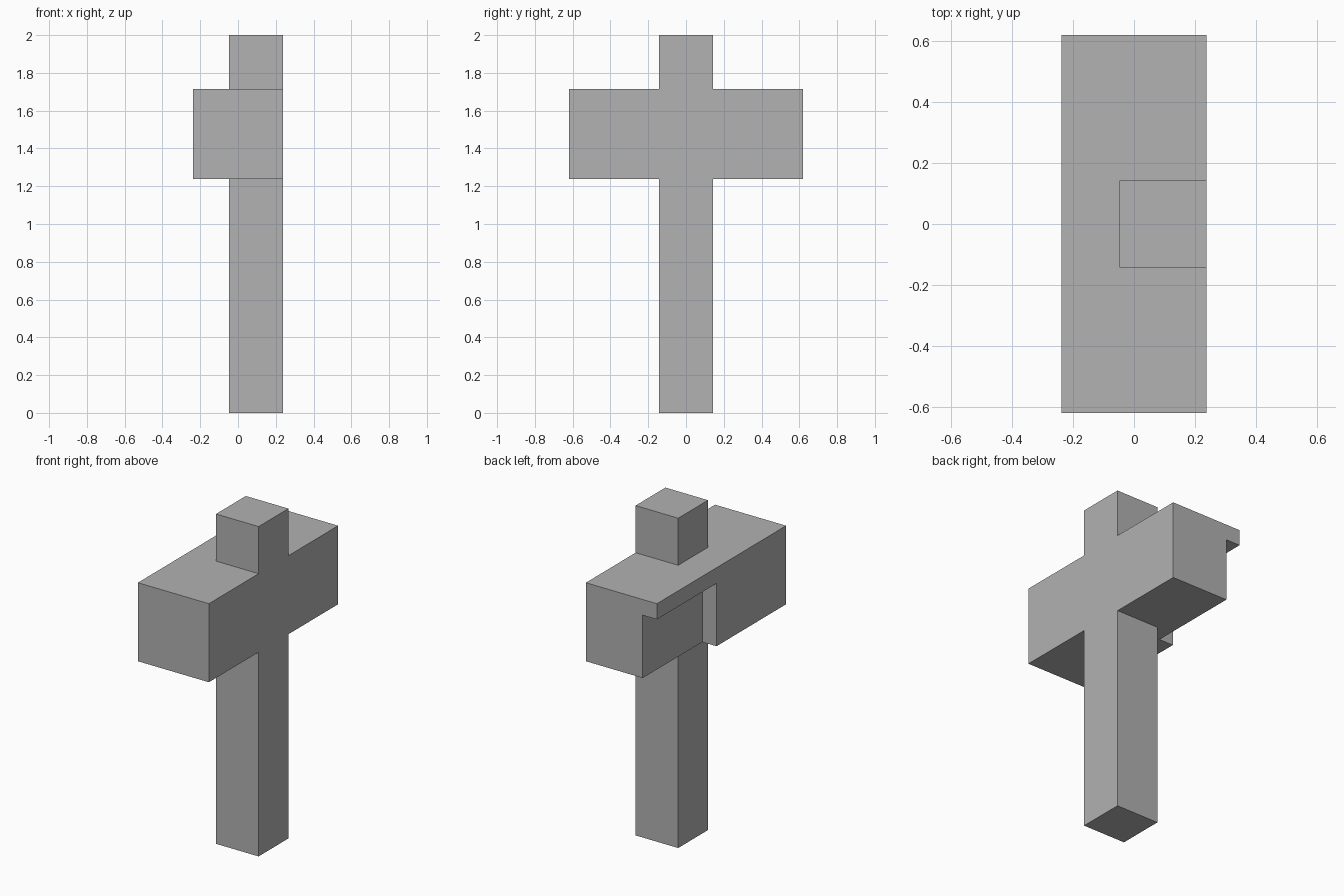
import bpy
from mathutils import Vector

old = bpy.data.objects.get("Cube")
if old:
    bpy.data.objects.remove(old)

U = 2 / 42  # one grid unit of the blocky design

grey = bpy.data.materials.new("plain_grey")
grey.use_nodes = True
colour = (0.445, 0.445, 0.445, 1)
grey.diffuse_color = colour
grey.node_tree.nodes["Principled BSDF"].inputs["Base Color"].default_value = colour


def box(name, low, high):
    """Box between two corners given in grid units."""
    low, high = Vector(low) * U, Vector(high) * U
    bpy.ops.mesh.primitive_cube_add(size=1, location=(low + high) / 2)
    obj = bpy.context.object
    obj.name = name
    obj.scale = high - low
    bpy.ops.object.transform_apply(location=True, rotation=False, scale=True)
    obj.data.materials.append(grey)
    return obj


def combine(target, tool, operation):
    """Apply a boolean and discard the tool object."""
    mod = target.modifiers.new(operation.lower(), 'BOOLEAN')
    mod.operation = operation
    mod.solver = 'EXACT'
    mod.object = tool
    bpy.context.view_layer.objects.active = target
    bpy.ops.object.modifier_apply(modifier=mod.name)
    bpy.data.objects.remove(tool)


# Upright post, flush with the crossbar on the +x side
body = box("post_with_crossbar", (-1, -3, 0), (5, 3, 42))

# Crossbar with a recess under a lip at one rear corner
bar = box("crossbar", (-5, -13, 26), (5, 13, 36))
recess = box("recess_cutter", (-6, 1, 25), (-3, 14, 34))
combine(bar, recess, 'DIFFERENCE')

# Merge into one clean solid
combine(body, bar, 'UNION')
